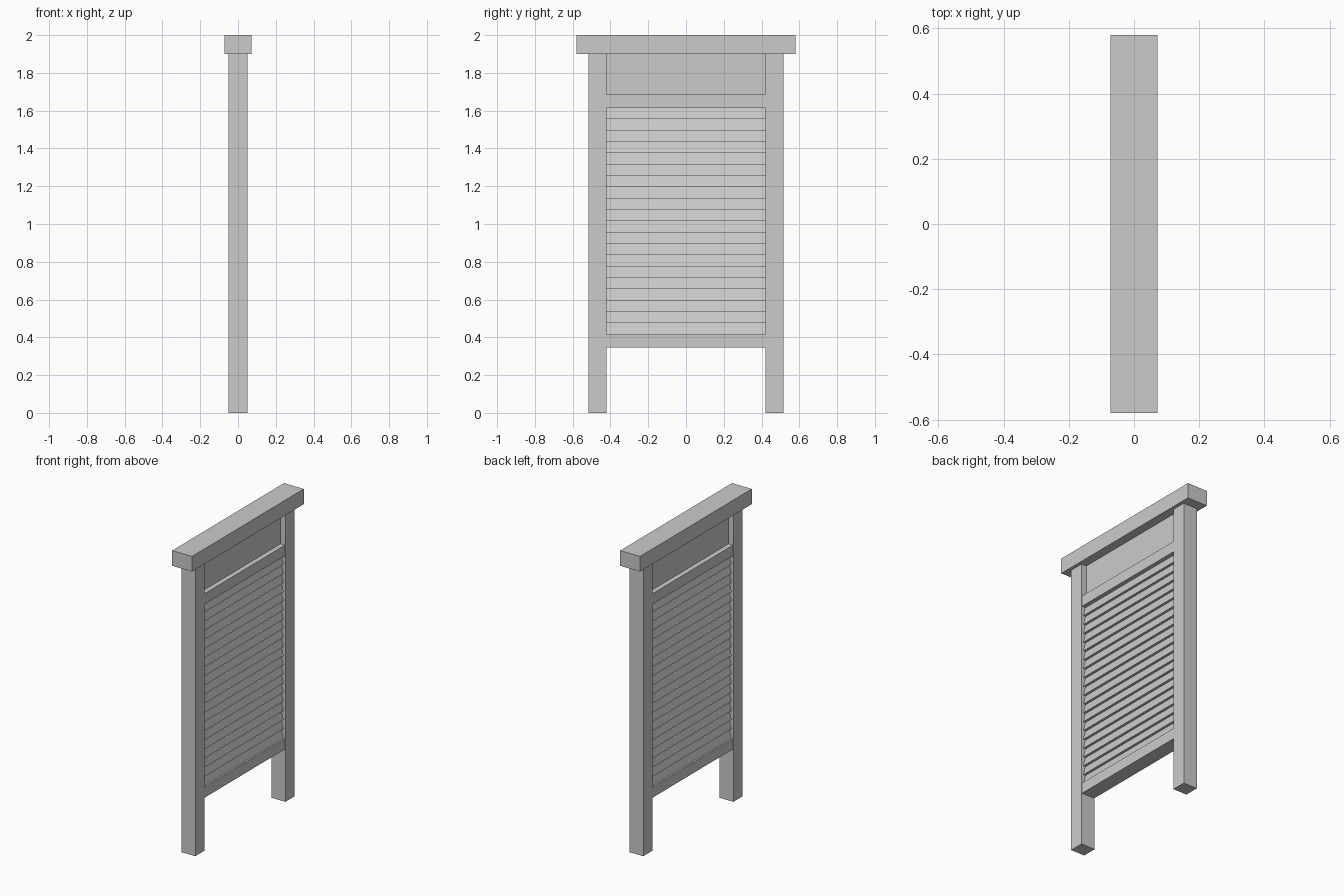
import bpy
import bmesh

cube = bpy.data.objects.get("Cube")
if cube:
    bpy.data.objects.remove(cube, do_unlink=True)

grey = bpy.data.materials.new("plain grey")
grey.use_nodes = True
COLOUR = (0.6, 0.6, 0.6, 1)
grey.diffuse_color = COLOUR
grey.node_tree.nodes["Principled BSDF"].inputs["Base Color"].default_value = COLOUR


def finish(name, bm):
    bmesh.ops.recalc_face_normals(bm, faces=bm.faces)
    mesh = bpy.data.meshes.new(name)
    bm.to_mesh(mesh)
    bm.free()
    mesh.materials.append(grey)
    obj = bpy.data.objects.new(name, mesh)
    bpy.context.collection.objects.link(obj)
    return obj


def box(name, half_x, y0, y1, z0, z1):
    bm = bmesh.new()
    bmesh.ops.create_cube(bm, size=1)
    for v in bm.verts:
        v.co.x *= 2 * half_x
        v.co.y = y1 if v.co.y > 0 else y0
        v.co.z = z1 if v.co.z > 0 else z0
    return finish(name, bm)


INNER, OUTER = 0.42, 0.515
RAIL_TOP, RAIL_BOTTOM = 0.415, 1.615

# Frame
box("left_post", 0.05, INNER, OUTER, 0, 1.9)
box("right_post", 0.05, -OUTER, -INNER, 0, 1.9)
box("top_cap", 0.072, -0.58, 0.58, 1.9, 2)
box("lower_rail", 0.047, -INNER, INNER, 0.345, RAIL_TOP)
box("upper_rail", 0.047, -INNER, INNER, RAIL_BOTTOM, 1.685)
box("head_panel", 0.014, -INNER, INNER, 1.685, 1.9)

# Ribbed board: each rib slopes outward going down, with a flat underside
RIBS, SHALLOW, PROUD = 20, 0.02, 0.036
step = (RAIL_BOTTOM - RAIL_TOP) / RIBS
side = []
for i in range(RIBS):
    z = RAIL_TOP + i * step
    side += [(PROUD, z), (SHALLOW, z + step)]
profile = side + [(-x, z) for x, z in reversed(side)]

bm = bmesh.new()
face = bm.faces.new([bm.verts.new((x, -INNER, z)) for x, z in profile])
sweep = bmesh.ops.extrude_face_region(bm, geom=[face], use_keep_orig=True)
moved = [g for g in sweep["geom"] if isinstance(g, bmesh.types.BMVert)]
bmesh.ops.translate(bm, verts=moved, vec=(0, 2 * INNER, 0))
finish("ribbed_board", bm)
